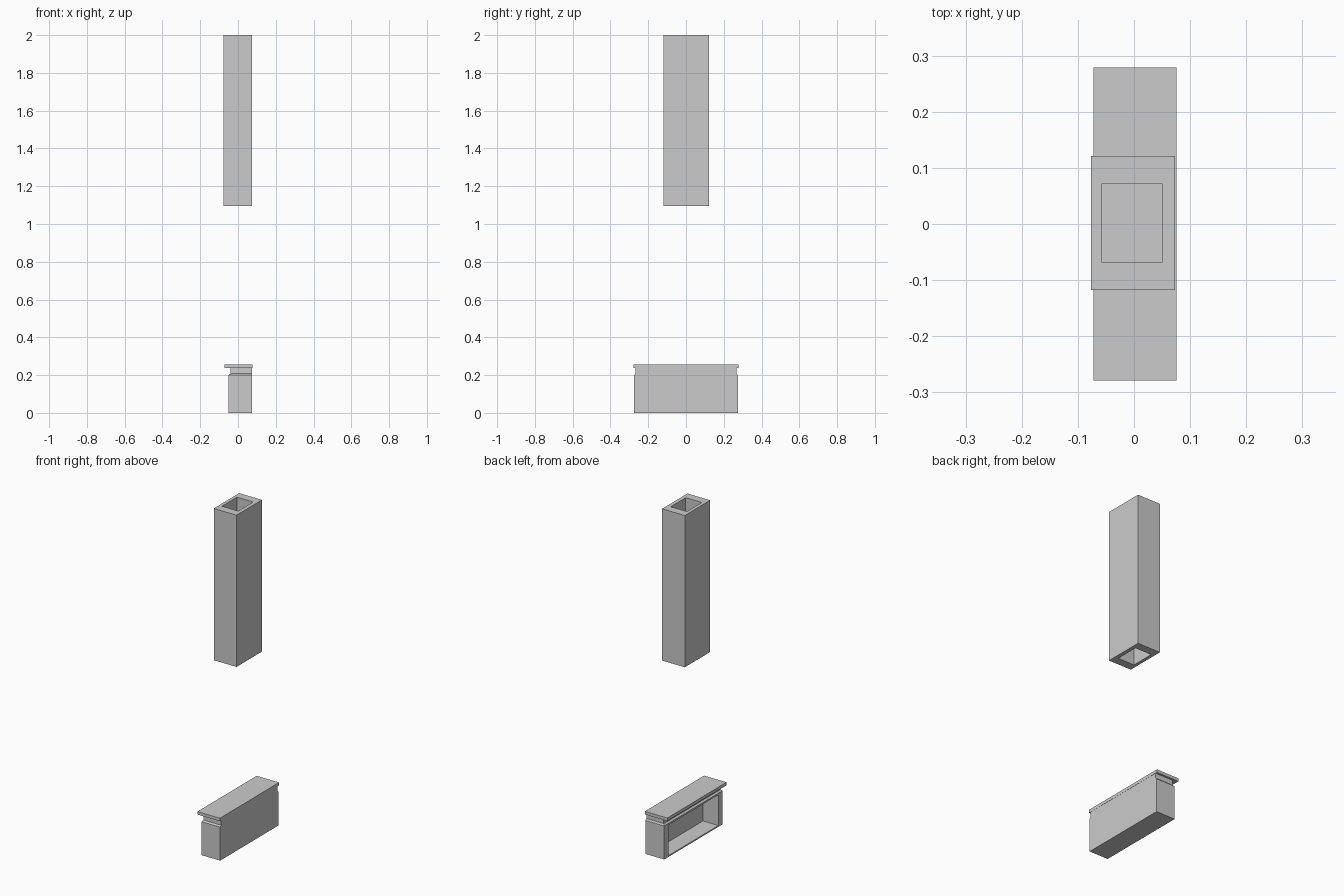
import bpy, bmesh

if "Cube" in bpy.data.objects:
    bpy.data.objects.remove(bpy.data.objects["Cube"])


def mesh_object(name, bm):
    bmesh.ops.recalc_face_normals(bm, faces=bm.faces)
    mesh = bpy.data.meshes.new(name)
    bm.to_mesh(mesh)
    bm.free()
    obj = bpy.data.objects.new(name, mesh)
    bpy.context.collection.objects.link(obj)
    return obj


def box(name, x, y, z):
    bm = bmesh.new()
    bmesh.ops.create_cube(bm, size=1)
    for v in bm.verts:
        for i, (lo, hi) in enumerate((x, y, z)):
            v.co[i] = lo if v.co[i] < 0 else hi
    return mesh_object(name, bm)


def stacked(name, levels):
    """Rectangles (x0, x1, half_y, z) joined upward into a closed solid."""
    bm = bmesh.new()
    rings = [[bm.verts.new(p) for p in
              ((x0, -h, z), (x1, -h, z), (x1, h, z), (x0, h, z))]
             for x0, x1, h, z in levels]
    for a, b in zip(rings, rings[1:]):
        for i in range(4):
            j = (i + 1) % 4
            bm.faces.new((a[i], a[j], b[j], b[i]))
    bm.faces.new(rings[0])
    bm.faces.new(rings[-1])
    return mesh_object(name, bm)


def cut(obj, cutter):
    cutter.hide_render = True
    cutter.display_type = 'WIRE'
    mod = obj.modifiers.new("opening", 'BOOLEAN')
    mod.operation = 'DIFFERENCE'
    mod.solver = 'EXACT'
    mod.object = cutter
    bpy.context.view_layer.objects.active = obj
    bpy.ops.object.modifier_apply(modifier=mod.name)
    bpy.data.objects.remove(cutter)


# Fireplace surround: body, recessed neck and mantel shelf, flush at the back
B = 0.075
surround = stacked("fireplace_surround", [
    (-0.049, B, 0.275, 0.0),
    (-0.049, B, 0.275, 0.20),
    (-0.040, B, 0.267, 0.208),
    (-0.040, B, 0.267, 0.237),
    (-0.072, B + 0.001, 0.279, 0.237),
    (-0.072, B + 0.001, 0.279, 0.255),
])

# Firebox opening on the left side
cut(surround, box("firebox_cutter", (-0.2, 0.052), (-0.235, 0.235), (0.008, 0.19)))

# Hanging hollow flue
flue = box("chimney_flue", (-0.077, 0.073), (-0.118, 0.121), (1.095, 2.0))
cut(flue, box("flue_cutter", (-0.057, 0.05), (-0.069, 0.072), (1.0, 2.1)))
